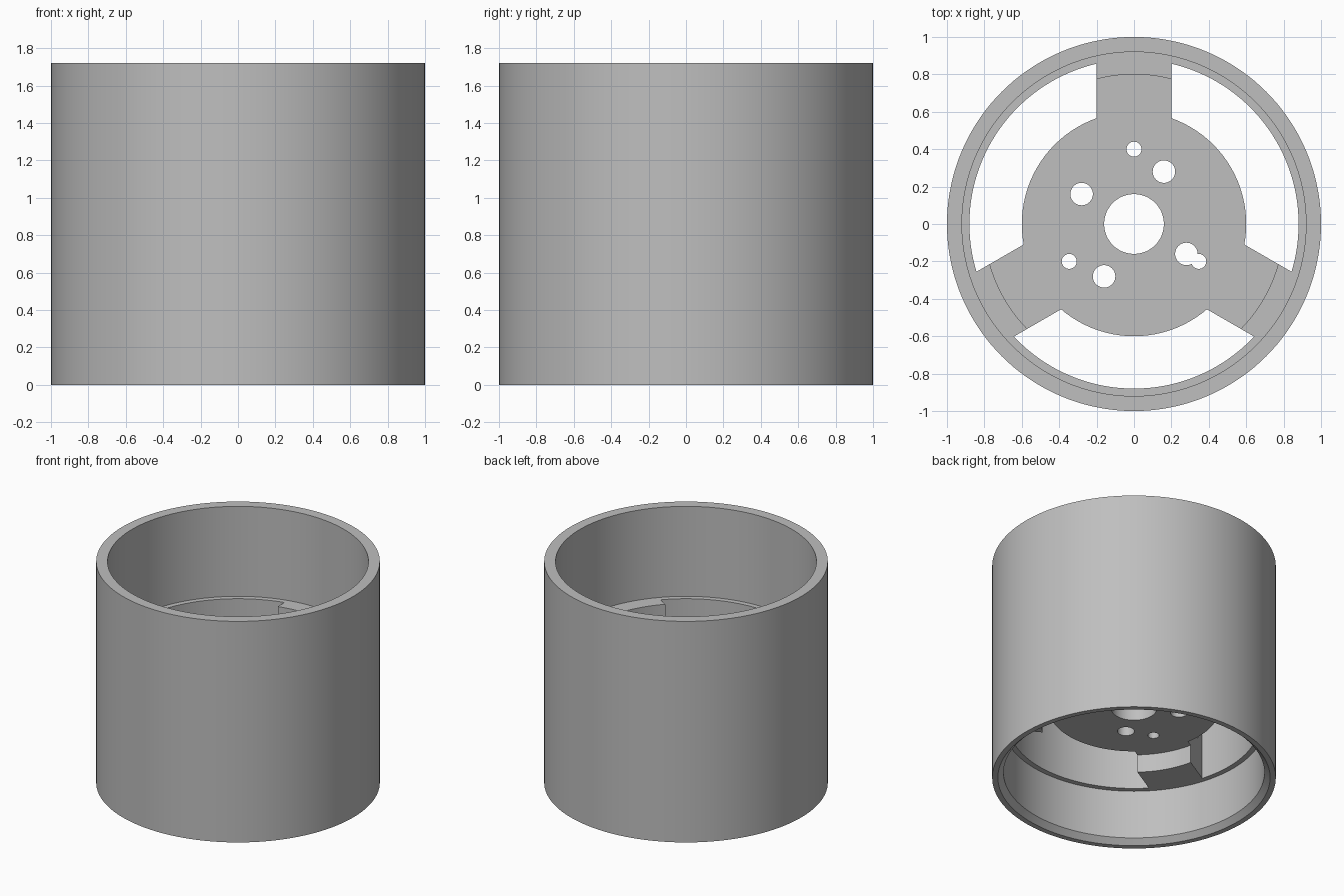
import bpy, bmesh
from math import sin, cos, pi, sqrt, radians

old = bpy.data.objects.get("Cube")
if old:
    bpy.data.objects.remove(old, do_unlink=True)

SEGS = 144
LEDGE_LOW, LEDGE_TOP = 0.42, 1.02
PLATE_LOW, PLATE_TOP = 0.56, 0.70
HALF_WIDTH = 0.2

grey = bpy.data.materials.new("plain grey")
grey.use_nodes = True
grey.diffuse_color = (0.52, 0.52, 0.52, 1)
grey.node_tree.nodes["Principled BSDF"].inputs["Base Color"].default_value = grey.diffuse_color


def make_object(name, bm):
    bmesh.ops.recalc_face_normals(bm, faces=bm.faces)
    mesh = bpy.data.meshes.new(name)
    bm.to_mesh(mesh)
    bm.free()
    mesh.materials.append(grey)
    obj = bpy.data.objects.new(name, mesh)
    bpy.context.collection.objects.link(obj)
    return obj


def loft(name, loops, closed):
    """Skin a list of point loops; cap both ends unless closed."""
    bm = bmesh.new()
    rows = [[bm.verts.new(p) for p in loop] for loop in loops]
    n = len(rows[0])
    for i in range(len(rows) if closed else len(rows) - 1):
        a, b = rows[i], rows[(i + 1) % len(rows)]
        for j in range(n):
            k = (j + 1) % n
            bm.faces.new((a[j], a[k], b[k], b[j]))
    if not closed:
        bm.faces.new(rows[0])
        bm.faces.new(rows[-1])
    return make_object(name, bm)


def cylinder(name, x, y, radius, low, top, segs):
    bm = bmesh.new()
    bmesh.ops.create_cone(bm, cap_ends=True, segments=segs, radius1=radius,
                          radius2=radius, depth=top - low)
    bmesh.ops.translate(bm, verts=bm.verts, vec=(x, y, (low + top) / 2))
    return make_object(name, bm)


def combine(target, other, operation):
    """Apply a boolean and remove the second object."""
    bpy.context.view_layer.objects.active = target
    mod = target.modifiers.new("combine", "BOOLEAN")
    mod.operation, mod.solver, mod.object = operation, "EXACT", other
    bpy.ops.object.modifier_apply(modifier=mod.name)
    bpy.data.objects.remove(other, do_unlink=True)


# Outer drum: turned wall with a thicker inner band and a chamfered foot
wall = [(1, 0), (1, 1.72), (0.92, 1.72), (0.92, LEDGE_TOP), (0.88, LEDGE_TOP),
        (0.88, LEDGE_LOW), (0.92, LEDGE_LOW), (0.92, 0.04), (0.96, 0)]
turns = [2 * pi * i / SEGS for i in range(SEGS)]
drum = loft("drum", [[(r * cos(a), r * sin(a), z) for r, z in wall] for a in turns], True)

# Hub plate
hub = cylinder("hub_plate", 0, 0, 0.6, PLATE_LOW, PLATE_TOP, 96)

# Spokes: stepped section with curved ends, following the drum
section = [(0.5, PLATE_LOW), (0.65, PLATE_LOW), (0.65, LEDGE_LOW), (0.9, LEDGE_LOW),
           (0.9, LEDGE_TOP), (0.8, LEDGE_TOP), (0.8, PLATE_TOP), (0.5, PLATE_TOP)]
columns = [HALF_WIDTH * (i / 6 - 1) for i in range(13)]
for angle in (0, 120, 240):
    c, s = cos(radians(angle)), sin(radians(angle))
    loops = []
    for x in columns:
        flat = [(x, sqrt(r * r - x * x), z) for r, z in section]
        loops.append([(px * c - py * s, px * s + py * c, z) for px, py, z in flat])
    combine(hub, loft("spoke", loops, False), "UNION")

# Shaft hole, three small screw holes and four larger ones
holes = [(0, 0, 0.16), (0.16, 0.28, 0.06), (-0.28, 0.16, 0.06),
         (0.28, -0.16, 0.06), (-0.16, -0.28, 0.06)]
holes += [(0.4 * cos(radians(a)), 0.4 * sin(radians(a)), 0.04) for a in (90, 210, 330)]
for x, y, r in holes:
    combine(hub, cylinder("hole_cutter", x, y, r, 0.3, 1.2, 48), "DIFFERENCE")

# Join the hub to the drum and shade the round walls smoothly
combine(drum, hub, "UNION")
drum.name = "drum_with_hub"
bpy.ops.object.select_all(action="DESELECT")
drum.select_set(True)
bpy.context.view_layer.objects.active = drum
bpy.ops.object.shade_smooth_by_angle(angle=radians(30))
